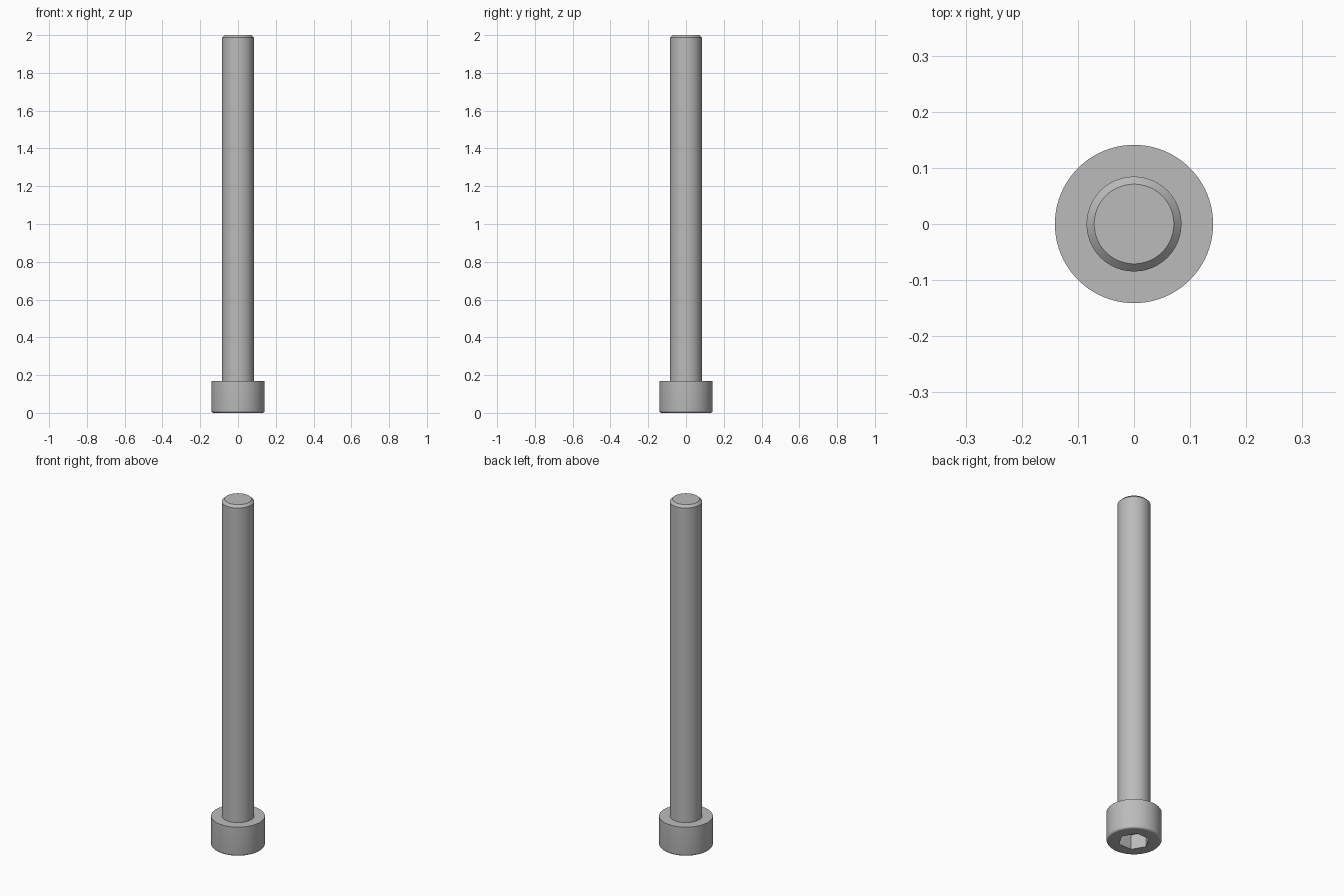
import bpy
import bmesh
import math

cube = bpy.data.objects.get("Cube")
if cube:
    bpy.data.objects.remove(cube, do_unlink=True)

SEGMENTS = 96          # divisible by six, so hexagon corners land on vertices
SHAFT_R = 0.0845
HEAD_R = 0.141
HEAD_H = 0.169
HEX_APOTHEM = 0.0704
HEX_DEPTH = 0.0845
CHAMFER = 0.0135
FILLET = 0.012

steel = bpy.data.materials.new("steel grey")
steel.use_nodes = True
GREY = (0.5, 0.5, 0.5, 1)
steel.diffuse_color = GREY
steel.node_tree.nodes["Principled BSDF"].inputs["Base Color"].default_value = GREY


def circle(radius):
    return lambda angle: radius


def hexagon(apothem):
    third = math.pi / 3
    return lambda angle: apothem / math.cos(angle % third - third / 2)


def loft(name, sections, cap_first=False, cap_last=False):
    """Skin a stack of (outline, height) sections into one object."""
    bm = bmesh.new()
    rings = []
    for outline, z in sections:
        ring = []
        for i in range(SEGMENTS):
            a = math.tau * i / SEGMENTS
            r = outline(a + 1e-9)
            ring.append(bm.verts.new((r * math.cos(a), r * math.sin(a), z)))
        rings.append(ring)
    for low, high in zip(rings, rings[1:]):
        for i in range(SEGMENTS):
            j = (i + 1) % SEGMENTS
            bm.faces.new((low[i], low[j], high[j], high[i]))
    if cap_first:
        bm.faces.new(rings[0][::-1])
    if cap_last:
        bm.faces.new(rings[-1])
    mesh = bpy.data.meshes.new(name)
    bm.to_mesh(mesh)
    bm.free()
    mesh.materials.append(steel)
    obj = bpy.data.objects.new(name, mesh)
    bpy.context.collection.objects.link(obj)
    bpy.ops.object.select_all(action="DESELECT")
    obj.select_set(True)
    bpy.context.view_layer.objects.active = obj
    bpy.ops.object.shade_smooth_by_angle(angle=math.radians(30))
    return obj


# Head: socket floor, socket walls, underside, rounded rim, side, shoulder
rim = []
for step in range(6):
    t = math.pi / 2 * step / 5
    rim.append((circle(HEAD_R - FILLET * (1 - math.sin(t))),
                FILLET * (1 - math.cos(t))))
socket = hexagon(HEX_APOTHEM)
loft("screw_head",
     [(socket, HEX_DEPTH), (socket, 0)] + rim
     + [(circle(HEAD_R), HEAD_H), (circle(SHAFT_R), HEAD_H)],
     cap_first=True)

# Shaft with a chamfered tip
loft("screw_shaft",
     [(circle(SHAFT_R), HEAD_H),
      (circle(SHAFT_R), 2 - CHAMFER),
      (circle(SHAFT_R - CHAMFER), 2)],
     cap_last=True)
